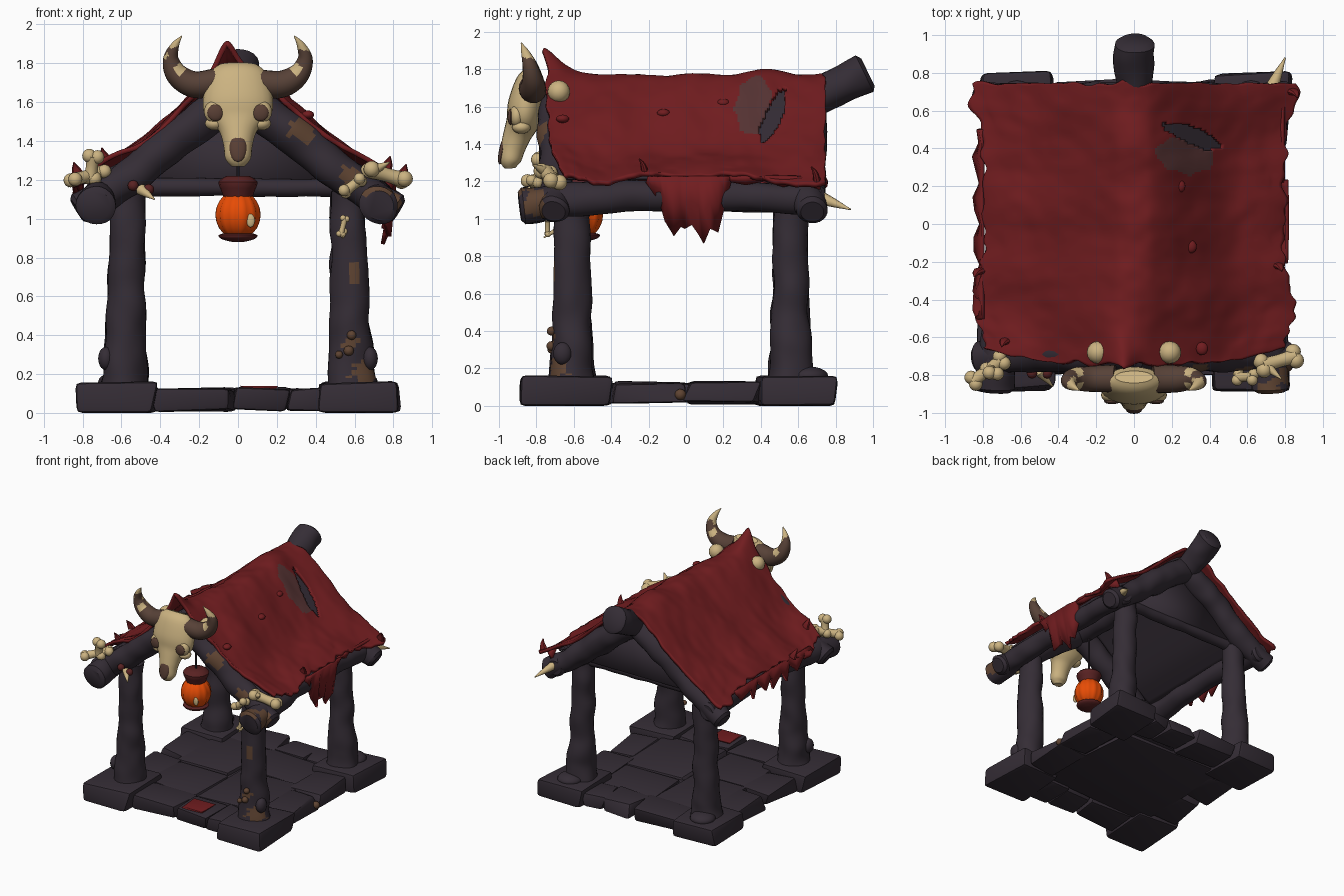
import bpy, bmesh, math, random
from mathutils import Vector, Matrix, noise

random.seed(4)
if "Cube" in bpy.data.objects:
    bpy.data.objects.remove(bpy.data.objects["Cube"])


def material(name, *rgb):
    m = bpy.data.materials.new(name)
    m.use_nodes = True
    m.diffuse_color = (*rgb, 1)
    m.node_tree.nodes["Principled BSDF"].inputs["Base Color"].default_value = (*rgb, 1)
    return m


DARK = material("dark_wood_and_stone", .035, .026, .036)
RED = material("red_cloth", .165, .012, .014)
BONE = material("bone", .6, .45, .22)
HORN = material("horn_brown", .095, .053, .038)
BROWN = material("rust_brown", .115, .058, .032)
ORANGE = material("orange_glow", 1, .09, .002)
SOCKET = material("socket_brown", .1, .05, .035)
WORN = material("worn_cloth", .095, .034, .034)
CAP = material("dark_red", .1, .016, .016)

# Centres and radii of the weathered brown spots on the timber
SPOTS = [(.33, -.79, 1.46, .07), (.8, -.8, 1.09, .07), (.72, -.88, 1.15, .06), (.6, -.71, .72, .045),
         (.66, -.69, .2, .075), (.58, -.79, 1.22, .06), (.58, -.72, .36, .04)]


def finish(bm, name, mats, angle=40):
    bmesh.ops.recalc_face_normals(bm, faces=bm.faces)
    me = bpy.data.meshes.new(name)
    bm.to_mesh(me)
    bm.free()
    for m in mats:
        me.materials.append(m)
    me.polygons.foreach_set("use_smooth", [True] * len(me.polygons))
    me.set_sharp_from_angle(angle=math.radians(angle))
    ob = bpy.data.objects.new(name, me)
    bpy.context.collection.objects.link(ob)
    return ob


def spline(points, steps):
    """Smooth path through points, each a tuple of numbers."""
    P = [points[0]] + list(points) + [points[-1]]
    out = []
    for a, b, c, d in zip(P, P[1:], P[2:], P[3:]):
        for i in range(steps):
            t = i / steps
            out.append([.5 * (2 * q + (r - p) * t + (2 * p - 5 * q + 4 * r - s) * t * t
                              + (3 * q - p - 3 * r + s) * t ** 3) for p, q, r, s in zip(a, b, c, d)])
    return out + [list(points[-1])]


def tube(name, points, mats, steps=6, sides=14, rough=0.0, rule=None, worn_ends=False):
    """Loft along points (x, y, z, half width, half depth)."""
    path = spline([p if len(p) == 5 else (*p, p[3]) for p in points], steps)
    if worn_ends:
        for i, j in ((0, 1), (-1, -2)):
            out = (Vector(path[i][:3]) - Vector(path[j][:3])).normalized() * .02
            tip = [*(Vector(path[i][:3]) + out), path[i][3] * .75, path[i][4] * .75]
            path = [tip] + path if i == 0 else path + [tip]
    bm = bmesh.new()
    rings = []
    for i, p in enumerate(path):
        t = (Vector(path[min(i + 1, len(path) - 1)][:3]) - Vector(path[max(i - 1, 0)][:3])).normalized()
        u = t.cross(Vector((0, 0, 1)) if abs(t.y) > .8 else Vector((0, 1, 0))).normalized()
        v = t.cross(u)
        ring = []
        for k in range(sides):
            a = math.tau * k / sides
            off = u * math.cos(a) * max(p[3], .004) + v * math.sin(a) * max(p[4], .004)
            co = Vector(p[:3]) + off
            ring.append(bm.verts.new(co + off * rough * noise.noise(co * 7)))
        rings.append(ring)
    for r, s in zip(rings, rings[1:]):
        for k in range(sides):
            bm.faces.new((r[k], r[k - 1], s[k - 1], s[k]))
    bm.faces.new(rings[0])
    bm.faces.new(rings[-1])
    if rule:
        for f in bm.faces:
            f.material_index = rule(f.calc_center_median())
    return finish(bm, name, mats)


def spotted(c):
    return int(any((c - Vector(s[:3])).length < s[3] * (1 + .5 * noise.noise(c * 25)) for s in SPOTS))


def log(name, points):
    return tube(name, points, [DARK, BROWN], 16, 24, .17, spotted, True)


def blob(name, centre, size, mat, tilt=0):
    bm = bmesh.new()
    m = Matrix.Translation(centre) @ Matrix.Rotation(tilt, 4, 'X') @ Matrix.Diagonal((*size, 1))
    bmesh.ops.create_uvsphere(bm, u_segments=16, v_segments=10, radius=1, matrix=m)
    return finish(bm, name, [mat])


def stone(name, x0, x1, y0, y1, z0, z1, mat=DARK, wobble=.025, bevel=.025):
    bm = bmesh.new()
    m = Matrix.Translation(((x0 + x1) / 2, (y0 + y1) / 2, (z0 + z1) / 2)) @ \
        Matrix.Diagonal((x1 - x0, y1 - y0, z1 - z0, 1))
    bmesh.ops.create_cube(bm, size=1, matrix=m)
    for v in bm.verts:
        v.co += Vector((random.uniform(-1, 1), random.uniform(-1, 1), random.uniform(-.4, .2))) * wobble
        v.co.z = max(v.co.z, 0)
    bmesh.ops.bevel(bm, geom=bm.edges[:], offset=bevel, segments=2, affect='EDGES', profile=.6)
    return finish(bm, name, [mat])


def bone(name, a, b, r):
    a, b = Vector(a), Vector(b)
    tube(name, [(*a, r), (*a.lerp(b, .5), r * .85), (*b, r)], [BONE], 4, 10)
    side = (b - a).cross(Vector((.2, .3, 1))).normalized() * r * .6
    for i, p in enumerate((a + side, a - side, b + side, b - side)):
        blob(f"{name}_knob_{i}", p, (r,) * 3, BONE)


# Stone floor: corner blocks, rim blocks and inner slabs
for sx in (-1, 1):
    for y0, y1 in ((-.87, -.41), (.38, .8)):
        stone("corner_stone", *sorted((sx * .43, sx * .82)), y0, y1, 0, .16, bevel=.03)
    for y0, y1 in ((-.41, -.03), (0, .38)):
        stone("side_rim_stone", *sorted((sx * .49, sx * .74)), y0, y1, .02, .13, wobble=.035)
for y0, y1 in ((-.8, -.52), (.5, .75)):
    for x0, x1 in ((-.43, -.02), (-.01, .25), (.26, .44)):
        stone("end_rim_stone", x0, x1, y0, y1, .015, .13, wobble=.03)
stone("floor_base", -.5, .5, -.52, .5, .03, .09, wobble=.05)
for x0, x1, y0, y1 in ((-.52, -.05, -.5, -.08), (-.04, .51, -.5, .1), (-.52, -.05, -.07, .5), (-.04, .51, .11, .5)):
    stone("floor_slab", x0, x1, y0, y1, .05, .12, wobble=.03)
stone("red_floor_patch", .02, .2, -.78, -.6, .13, .138, RED, .01, .003)

# Posts with flared feet, and the timber frame
for sx in (-1, 1):
    for y in (-.61, .56):
        log("post", [(sx * .59, y, .1, .135), (sx * .585, y, .22, .115), (sx * .575, y, .6, .098),
                     (sx * .565, y, 1.14, .09)])
    for y in (-.69, .65):
        s = 1 if y > 0 else -1
        log("rafter", [(sx * .81, y + s * .02, 1.05, .085), (sx * .6, y, 1.18, .09),
                       (sx * .3, y, 1.42, .1), (0, y, 1.63, .095)])
    log("eave_beam", [(sx * .73, -.87, 1.07, .1), (sx * .72, -.6, 1.1, .09), (sx * .7, 0, 1.125, .078),
                      (sx * .71, .72, 1.1, .08)])
    blob("post_lump", (sx * .68, -.66, .28), (.04, .05, .06), DARK)
    blob("post_foot_lump", (sx * .62, .66, .16), (.1, .1, .05), DARK)
log("ridge_beam", [(0, -.68, 1.62, .09), (0, .2, 1.62, .09), (0, .6, 1.62, .09), (0, .77, 1.685, .1),
                   (0, .955, 1.775, .108)])
log("tie_beam", [(-.62, .56, 1.16, .05), (0, .56, 1.16, .045), (.62, .56, 1.16, .05)])
bm = bmesh.new()
bm.faces.new([bm.verts.new(p) for p in ((-.62, .58, 1.17), (.62, .58, 1.17), (0, .58, 1.64))])
gable = finish(bm, "gable_panel", [DARK])
gable.modifiers.new("thickness", 'SOLIDIFY').thickness = .04

# Roof cloth over a dark board deck
PROFILE = spline([(0, 1.775), (.04, 1.77), (.1, 1.745), (.2, 1.665), (.3, 1.575), (.5, 1.4),
                  (.65, 1.31), (.95, 1.15)], 5)


def roof_z(x):
    for (a, za), (b, zb) in zip(PROFILE, PROFILE[1:]):
        if abs(x) <= b:
            return za + (zb - za) * (abs(x) - a) / (b - a)
    return PROFILE[-1][1]


def roof(name, half_x, half_y, drop, cloth, mats, thick, cells):
    bm = bmesh.new()
    bmesh.ops.create_grid(bm, x_segments=cells, y_segments=cells, size=1)
    for v in bm.verts:
        s, t = v.co.x, v.co.y
        x, y = s * half_x, t * half_y
        z = roof_z(x) - drop
        if cloth:
            jag = noise.noise(Vector((s * 9, t * 9, 2)))
            flare = math.exp(-((y - .68) / .14) ** 2) + .8 * math.exp(-((y + .45) / .14) ** 2)
            x *= .985 + .09 * flare + .06 * jag * abs(s) ** 6
            y += .03 * jag * abs(t) ** 8 + .09 * max(-t, 0) ** 3 * abs(s) ** 3
            z = roof_z(x) + .045 * noise.noise(Vector((x * 3, y * 3.5, 0))) + .006 * jag
            z += .15 * math.exp(-((y + .79) / .13) ** 2 - ((x + .06) / .07) ** 2)
        v.co = (x, y, z)
    if cloth:
        slot = []
        for f in bm.faces:
            c = f.calc_center_median()
            rag = .5 * noise.noise(c * 12)
            if (abs(c.x - .28) / .16) ** 2 + ((c.y - .37) / .1) ** 2 < 1 + rag:
                f.material_index = 1
            if ((c.x - .32) / .15) ** 2 + ((c.y - .47 + (c.x - .3) * .35) / .048) ** 2 < 1 + rag:
                slot.append(f)
        bmesh.ops.delete(bm, geom=slot, context='FACES')
    ob = finish(bm, name, mats, 60)
    ob.modifiers.new("thickness", 'SOLIDIFY').thickness = thick
    return ob


roof("roof_deck", .72, .66, .065, False, [DARK], -.02, 30)
roof("roof_cloth", .81, .745, 0, True, [RED, WORN], .025, 130)


def tatter(name, x, lean, y0, y1, top, depths):
    """Torn cloth strip hanging along an eave."""
    bm = bmesh.new()
    n = len(depths) - 1
    rows = []
    for i, d in enumerate(depths):
        y = y0 + (y1 - y0) * i / n
        rows.append([bm.verts.new((x + k * (lean + .02 * math.sin(i * 2)), y, top - d * k)) for k in (0, .5, 1)])
    for a, b in zip(rows, rows[1:]):
        for k in (0, 1):
            bm.faces.new((a[k], a[k + 1], b[k + 1], b[k]))
    ob = finish(bm, name, [RED], 60)
    ob.modifiers.new("thickness", 'SOLIDIFY').thickness = .02


tatter("torn_flap", .8, -.05, -.2, .23, 1.23, [.03, .1, .13, .24, .32, .27, .28, .26, .31, .36, .28, .3, .14, .03])
tatter("torn_eave_right", -.81, -.03, -.5, .5, 1.22,
       [.02, .08, .02, .12, .04, .15, .05, .17, .04, .12, .03, .14, .03, .1, .02])
tatter("torn_eave_left", .8, -.03, .22, .72, 1.22, [.02, .04, .02, .05, .03, .07])
for x, y, z in ((.36, -.66, 1.535), (.3, -.12, 1.565), (.24, .2, 1.62), (0, .42, 1.765)):
    blob("cloth_lump", (x, y, z), (.032, .035, .022), RED)
for x, y in ((-.68, -.62), (-.82, -.25), (.76, -.22), (.84, .7)):
    tube("cloth_curl", [(x, y, roof_z(x), .035, .02), (x * 1.02, y - .01, roof_z(x) + .04, .02, .014),
                        (x * 1.03, y - .03, roof_z(x) + .07, .003)], [RED], 3, 8)

# Horned skull on the gable
tube("skull", [(0, -.81, 1.79, .1, .035), (0, -.83, 1.74, .15, .075), (0, -.855, 1.62, .18, .095),
               (0, -.87, 1.53, .168, .09), (0, -.9, 1.455, .1, .076), (0, -.925, 1.38, .075, .066),
               (0, -.94, 1.31, .066, .056), (0, -.94, 1.27, .035, .028)], [BONE], 5, 24)
blob("nose_hole", (0, -.982, 1.365), (.044, .018, .075), SOCKET, -.2)
for sx in (-1, 1):
    blob("eye_rim", (sx * .115, -.905, 1.55), (.06, .04, .06), BONE)
    blob("eye_socket", (sx * .116, -.938, 1.545), (.043, .016, .043), SOCKET)
    blob("cheek", (sx * .12, -.88, 1.49), (.05, .05, .035), BONE)
    blob("skull_knob", (sx * .19, -.68, 1.68), (.06, .06, .06), BONE)
    tube("horn", [(sx * .1, -.82, 1.7, .075), (sx * .22, -.82, 1.69, .07), (sx * .31, -.82, 1.74, .058),
                  (sx * .345, -.835, 1.82, .04), (sx * .325, -.86, 1.89, .022), (sx * .29, -.88, 1.94, .003)],
         [HORN, BONE], 10, 20, .1,
         lambda c: int(c.z + .06 * noise.noise(c * 20) > 1.865 or abs(abs(c.x) - .3) + abs(c.z - 1.77) < .035))

# Hanging lantern: ribbed globe, caps and rod
bm = bmesh.new()
bmesh.ops.create_uvsphere(bm, u_segments=48, v_segments=16, radius=1)
for v in bm.verts:
    k = .118 * (1 - .06 * abs(math.cos(6 * math.atan2(v.co.y, v.co.x))) ** 6)
    v.co = (v.co.x * k, v.co.y * k - .56, 1.02 + v.co.z * .125)
finish(bm, "lantern_globe", [ORANGE], 60)
for name, rows in (("lantern_top", [(1.1, .07), (1.14, .085), (1.19, .1), (1.22, .06)]),
                   ("lantern_bottom", [(.925, .07), (.915, .1), (.895, .085), (.88, .03)])):
    tube(name, [(0, -.56, z, r) for z, r in rows], [CAP], 3, 16)
tube("lantern_rod", [(0, -.56, 1.2, .007), (0, -.56, 1.62, .007)], [DARK], 1, 8)
blob("lantern_patch", (.065, -.655, .99), (.022, .01, .035), BONE)

# Bones and spikes tied to the frame
bone("bone_right_low", (-.85, -.83, 1.2), (-.7, -.72, 1.24), .036)
bone("bone_right_up", (-.76, -.77, 1.21), (-.745, -.79, 1.32), .036)
bone("bone_left_long", (.68, -.75, 1.25), (.85, -.7, 1.2), .042)
bone("bone_left_short", (.55, -.81, 1.14), (.63, -.81, 1.2), .03)
bone("bone_charm", (.53, -.74, .92), (.55, -.74, 1.0), .016)
SPIKES = [((.72, .7, 1.12), (.8, .88, 1.05), .04), ((.7, -.75, 1.25), (.78, -.82, 1.29), .03),
          ((-.5, -.78, 1.15), (-.43, -.86, 1.1), .03), ((.56, -.66, .96), (.54, -.76, .9), .02)]
for a, b, r in SPIKES:
    tube("bone_spike", [(*a, r), (*Vector(a).lerp(Vector(b), .5), r * .6), (*b, .003)], [BONE], 3, 10)

# Small fungus on the front post and floor rim
for p, r in (((.57, -.72, .32), .026), ((.585, -.72, .4), .024), ((.52, -.72, .3), .02), ((.75, -.03, .06), .03)):
    blob("fungus", p, (r, r, r), BROWN)
for x, z in ((-.54, 1.17), (-.46, 1.15)):
    blob("berry", (x, -.79, z), (.028, .028, .028), CAP)
